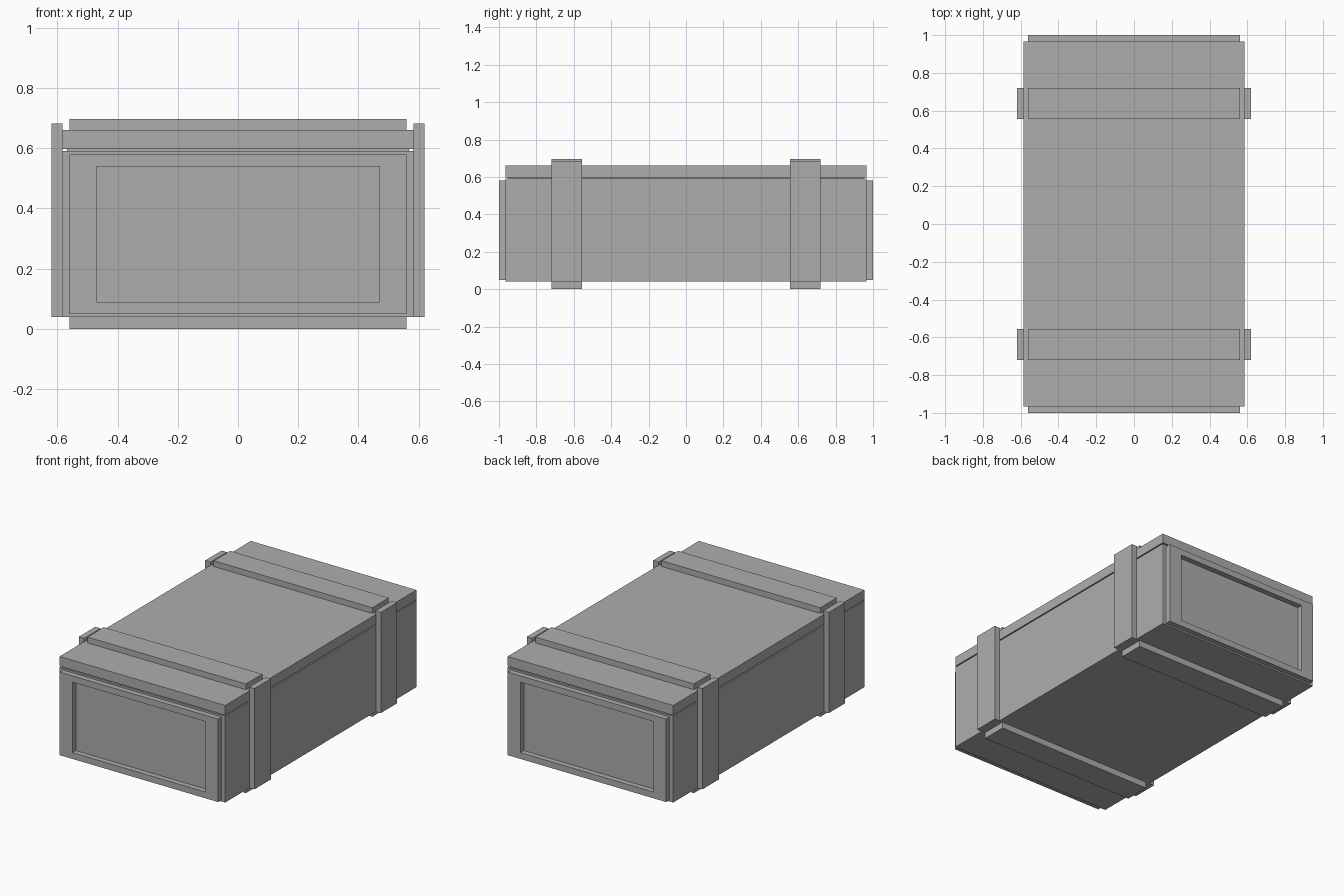
import bpy
import bmesh

old = bpy.data.objects.get("Cube")
if old:
    bpy.data.objects.remove(old, do_unlink=True)

GREY = (0.42, 0.42, 0.42, 1)
grey = bpy.data.materials.new("plain_grey")
grey.use_nodes = True
grey.diffuse_color = GREY
grey.node_tree.nodes["Principled BSDF"].inputs["Base Color"].default_value = GREY


def finish(name, bm):
    bmesh.ops.recalc_face_normals(bm, faces=bm.faces)
    mesh = bpy.data.meshes.new(name)
    bm.to_mesh(mesh)
    bm.free()
    mesh.materials.append(grey)
    obj = bpy.data.objects.new(name, mesh)
    bpy.context.scene.collection.objects.link(obj)


def box(name, xs, ys, zs):
    bm = bmesh.new()
    bmesh.ops.create_cube(bm, size=1)
    for v in bm.verts:
        v.co = [r[0] if c < 0 else r[1] for c, r in zip(v.co, (xs, ys, zs))]
    finish(name, bm)


def end_frame(name, side):
    """Rectangular frame around a recessed end panel."""
    bm = bmesh.new()
    rings = []
    for y in (side * 0.965, side * 1.0):
        for x, low, high in ((0.56, 0.05, 0.58), (0.47, 0.09, 0.54)):
            corners = ((-x, low), (x, low), (x, high), (-x, high))
            rings.append([bm.verts.new((cx, y, cz)) for cx, cz in corners])
    back_out, back_in, front_out, front_in = rings
    # Connect the four rings into a closed frame
    for a, b in ((front_out, front_in), (front_in, back_in),
                 (back_in, back_out), (back_out, front_out)):
        for i in range(4):
            j = (i + 1) % 4
            bm.faces.new((a[i], a[j], b[j], b[i]))
    finish(name, bm)


# Crate body, recessed seam and lid
box("crate_body", (-0.585, 0.585), (-0.965, 0.965), (0.04, 0.591))
box("lid_seam", (-0.567, 0.567), (-0.95, 0.95), (0.585, 0.605))
box("lid", (-0.585, 0.585), (-0.965, 0.965), (0.598, 0.66))

# Raised frames on both ends
for label, side in (("front", -1), ("back", 1)):
    end_frame(label + "_end_frame", side)

    # Battens wrapping around the crate near each end
    ys = sorted((side * 0.555, side * 0.72))
    box(label + "_top_batten", (-0.56, 0.56), ys, (0.66, 0.697))
    box(label + "_bottom_batten", (-0.56, 0.56), ys, (0.0, 0.04))
    for hand, sx in (("left", 1), ("right", -1)):
        xs = sorted((sx * 0.582, sx * 0.62))
        box(f"{label}_{hand}_batten", xs, ys, (0.04, 0.683))
